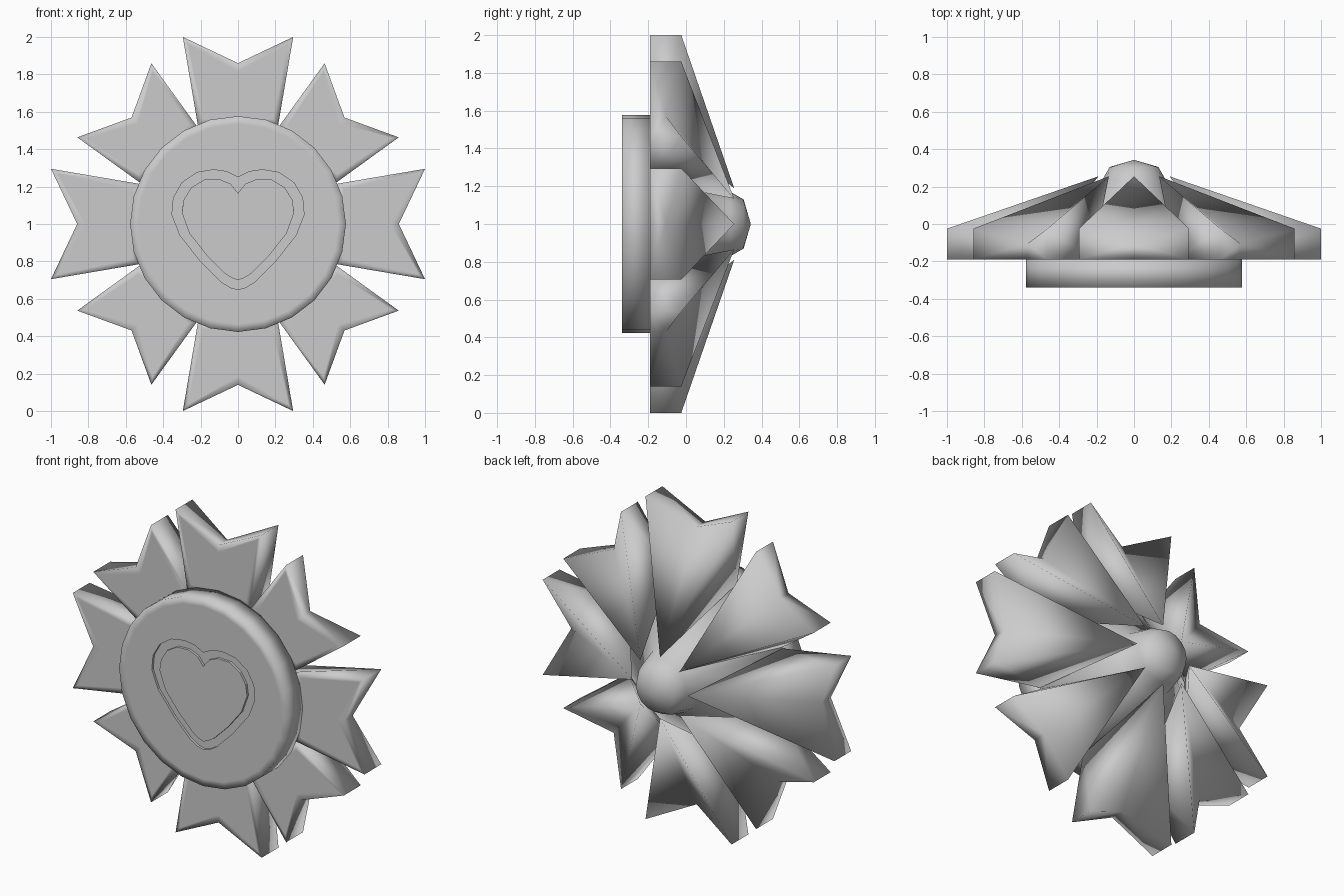
import bpy, bmesh, math
from mathutils import Matrix, Vector

cube = bpy.data.objects.get("Cube")
if cube:
    bpy.data.objects.remove(cube)

grey = bpy.data.materials.new("plain grey")
grey.use_nodes = True
grey.diffuse_color = (0.6, 0.6, 0.6, 1)
grey.node_tree.nodes["Principled BSDF"].inputs["Base Color"].default_value = (0.6, 0.6, 0.6, 1)

CENTRE = Vector((0, 0, 1))
FRONT, SEAT, TIP_BACK, NOTCH_BACK = -0.34, -0.19, -0.025, -0.105


def finish(name, bm, smooth=True):
    bmesh.ops.recalc_face_normals(bm, faces=bm.faces[:])
    for face in bm.faces:
        face.smooth = smooth
    mesh = bpy.data.meshes.new(name)
    bm.to_mesh(mesh)
    bm.free()
    mesh.materials.append(grey)
    obj = bpy.data.objects.new(name, mesh)
    bpy.context.collection.objects.link(obj)
    return obj


def lathe(name, profile, steps):
    """Spin (radius, y) points about the front-back axis."""
    bm = bmesh.new()
    verts = [bm.verts.new((r, y, 0)) for r, y in profile]
    edges = [bm.edges.new(pair) for pair in zip(verts, verts[1:])]
    bmesh.ops.spin(bm, geom=verts + edges, cent=(0, 0, 0), axis=(0, 1, 0),
                   angle=math.tau, steps=steps)
    bmesh.ops.remove_doubles(bm, verts=bm.verts[:], dist=0.0005)
    obj = finish(name, bm)
    obj.location = CENTRE
    return obj


def petal(name, angle, tip, half, notch):
    """Forked petal with a flat front and a creased back that slopes up to the hub."""
    bm = bmesh.new()
    v = bm.verts.new
    inner = [v((s * 0.215, SEAT, 0.53)) for s in (-1, 1)]
    tip_f = [v((s * half, SEAT, tip)) for s in (-1, 1)]
    tip_b = [v((s * half, TIP_BACK, tip)) for s in (-1, 1)]
    notch_f = v((0, SEAT, notch))
    notch_b = v((0, NOTCH_BACK, notch))
    apex = v((0, 0.255, 0.19))
    front = bm.faces.new((inner[0], inner[1], tip_f[1], notch_f, tip_f[0]))
    bm.faces.new((inner[0], inner[1], apex))
    for i in (0, 1):
        bm.faces.new((inner[i], tip_f[i], tip_b[i]))
        bm.faces.new((inner[i], tip_b[i], apex))
        bm.faces.new((tip_f[i], notch_f, notch_b, tip_b[i]))
        bm.faces.new((tip_b[i], notch_b, apex))
    bmesh.ops.recalc_face_normals(bm, faces=bm.faces[:])
    # narrow border that softens the shading of the front edge
    bmesh.ops.inset_region(bm, faces=[front], thickness=0.045)
    bm.transform(Matrix.Rotation(angle, 4, "Y"))
    obj = finish(name, bm)
    obj.location = CENTRE


# Petals: four long ones on the axes, four shorter ones between
for i in range(8):
    size = (1.0, 0.295, 0.86) if i % 2 == 0 else (0.935, 0.28, 0.805)
    petal(f"petal_{i + 1}", i * math.pi / 4, *size)

# Conical core with a domed hub at the back
lathe("back_hub", [(0, SEAT), (0.57, SEAT), (0.2, 0.12), (0.17, 0.235),
                   (0.13, 0.305), (0, 0.343)], 16)

# Round medallion on the front, flat inside its rim
medallion = lathe("medallion", [(0, FRONT), (0.535, FRONT), (0.577, FRONT),
                                (0.577, SEAT), (0.535, SEAT), (0, SEAT)], 24)
for face in medallion.data.polygons:
    face.use_smooth = Vector((face.center.x, face.center.z)).length > 0.5

# Heart-shaped groove cut into the medallion
outer = [(0, 1.25), (0.06, 1.28), (0.13, 1.29), (0.22, 1.275), (0.3, 1.22), (0.345, 1.14),
         (0.353, 1.05), (0.31, 0.94), (0.2, 0.8), (0.09, 0.69), (0.04, 0.66), (0, 0.65)]
inner = [(0, 1.165), (0.04, 1.215), (0.1, 1.24), (0.18, 1.237), (0.25, 1.195), (0.29, 1.13),
         (0.3, 1.06), (0.26, 0.95), (0.165, 0.83), (0.07, 0.735), (0.03, 0.71), (0, 0.70)]


def closed(half):
    return half + [(-x, z) for x, z in half[-2:0:-1]]


bm = bmesh.new()
near, deep = FRONT - 0.02, FRONT + 0.015
rings = [[bm.verts.new((x, y, z)) for x, z in closed(half)]
         for half, y in ((outer, deep), (outer, near), (inner, near), (inner, deep))]
count = len(rings[0])
for a, b in zip(rings, rings[1:] + rings[:1]):
    for i in range(count):
        j = (i + 1) % count
        bm.faces.new((a[i], a[j], b[j], b[i]))
cutter = finish("heart_cutter", bm, smooth=False)
cutter.hide_render = True

groove = medallion.modifiers.new("heart_groove", "BOOLEAN")
groove.operation = "DIFFERENCE"
groove.solver = "EXACT"
groove.object = cutter
bpy.context.view_layer.objects.active = medallion
bpy.ops.object.modifier_apply(modifier=groove.name)
bpy.data.objects.remove(cutter)
